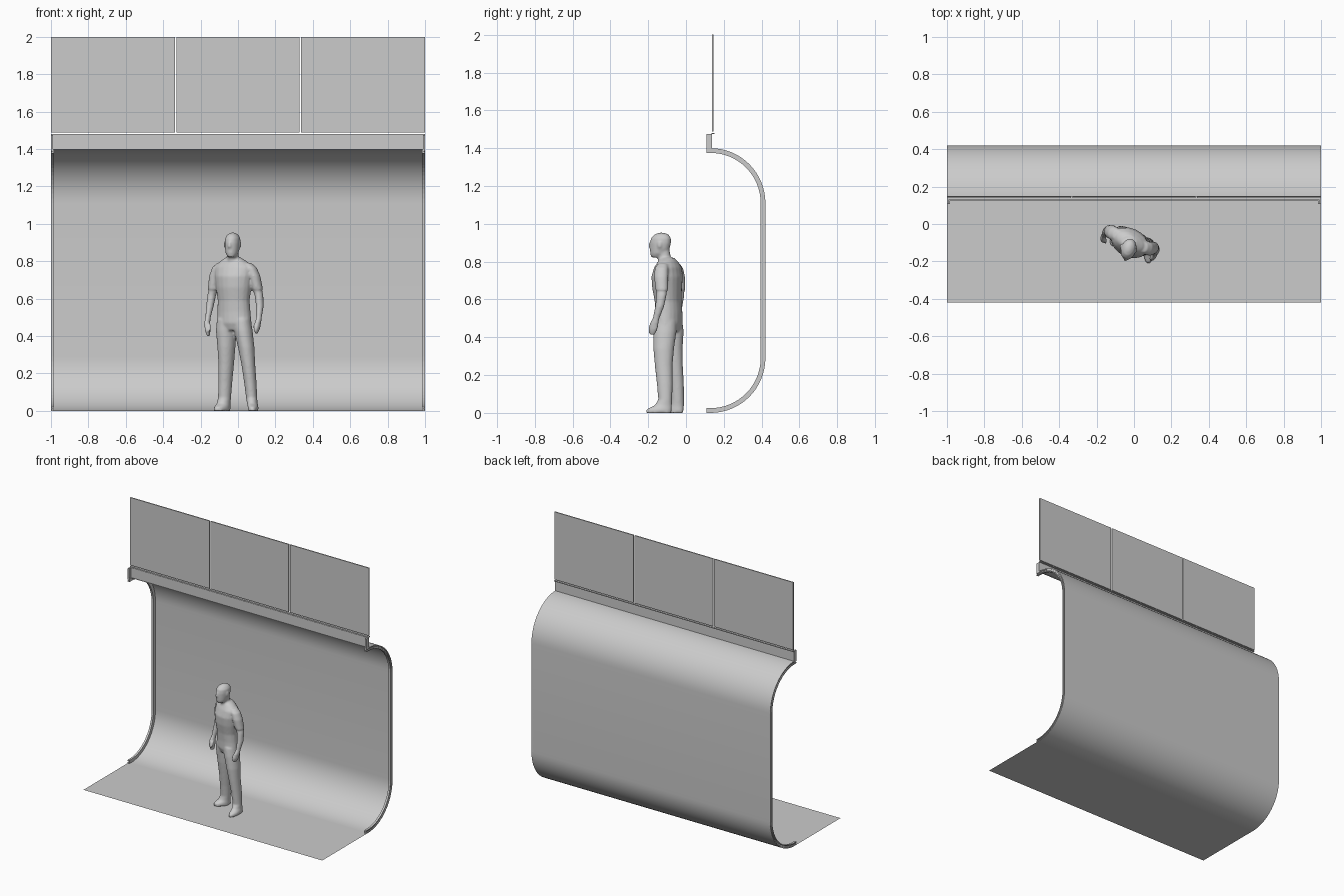
import bpy, bmesh, math
from mathutils import Vector

grey = bpy.data.materials.new("plain_grey")
grey.diffuse_color = (0.6, 0.6, 0.6, 1)


def add_object(name, bm, recalc=True):
    if recalc:
        bmesh.ops.recalc_face_normals(bm, faces=bm.faces[:])
    me = bpy.data.meshes.new(name)
    bm.to_mesh(me)
    bm.free()
    me.materials.append(grey)
    ob = bpy.data.objects.new(name, me)
    bpy.context.collection.objects.link(ob)
    return ob


def box(name, x0, x1, y0, y1, z0, z1):
    bm = bmesh.new()
    bmesh.ops.create_cube(bm, size=1)
    for v in bm.verts:
        v.co = ((x0 + x1) / 2 + v.co.x * (x1 - x0),
                (y0 + y1) / 2 + v.co.y * (y1 - y0),
                (z0 + z1) / 2 + v.co.z * (z1 - z0))
    return add_object(name, bm)


# C-shaped side path of the backdrop; inset moves it towards the inside
def c_path(inset, start, n=16):
    r = 0.29 - inset
    pts = [(start, inset)]
    for i in range(n + 1):
        a = -math.pi / 2 + math.pi / 2 * i / n
        pts.append((0.13 + r * math.cos(a), 0.29 + r * math.sin(a)))
    for i in range(n + 1):
        a = math.pi / 2 * i / n
        pts.append((0.13 + r * math.cos(a), 1.11 + r * math.sin(a)))
    pts.append((start, 1.40 - inset))
    return pts


def sweep(name, profile, start, closed):
    """profile: (x, inset) points carried along the C path"""
    bm = bmesh.new()
    rows = [[bm.verts.new((x, y, z)) for y, z in c_path(d, start)] for x, d in profile]
    n = len(rows)
    for k in range(n if closed else n - 1):
        a, b = rows[k], rows[(k + 1) % n]
        for i in range(len(a) - 1):
            bm.faces.new((a[i], a[i + 1], b[i + 1], b[i]))
    if closed:
        for e in (0, -1):
            bm.faces.new([r[e] for r in rows])
    ob = add_object(name, bm)
    for p in ob.data.polygons:
        p.use_smooth = not closed
    return ob


# curved backdrop sheet and floor sheet
sweep("curved_wall", [(-0.988, 0.0), (0.988, 0.0)], 0.125, False)
bm = bmesh.new()
bm.faces.new([bm.verts.new(c) for c in
              ((-1, -0.42, 0), (1, -0.42, 0), (1, 0.125, 0), (-1, 0.125, 0))])
add_object("floor", bm, False)

# grooved side rails with upright clips at the top
for s, side in ((-1, "left"), (1, "right")):
    prof = [(0.985, 0), (1, 0), (1, 0.008), (0.994, 0.008),
            (0.994, 0.017), (1, 0.017), (1, 0.025), (0.985, 0.025)]
    sweep(side + "_rail", [(s * x, d) for x, d in prof], 0.108, True)
    box(side + "_rail_clip", *sorted((s * 0.988, s * 1.0)), 0.108, 0.137, 1.39, 1.475)

# fascia strip with a thin top lip, and three upper panels
box("fascia", -0.988, 0.988, 0.131, 0.137, 1.398, 1.475)
box("fascia_lip", -1, 1, 0.134, 0.15, 1.475, 1.481)
for i, (x0, x1) in enumerate(((-1, -0.337), (-0.328, 0.328), (0.337, 1))):
    box("upper_panel_%d" % (i + 1), x0, x1, 0.138, 0.146, 1.488, 2.0)


# standing figure: lofted horizontal ellipses fused into one smooth body
body = bmesh.new()


def loft(rings, turn, seg=20):
    """rings: (x, y, z, half width, half depth)"""
    a = math.radians(turn)
    u = Vector((math.cos(a), math.sin(a), 0))
    v = Vector((-math.sin(a), math.cos(a), 0))
    rows = []
    for x, y, z, w, d in rings:
        rows.append([body.verts.new(Vector((x, y, z))
                     + u * w * math.cos(2 * math.pi * k / seg)
                     + v * d * math.sin(2 * math.pi * k / seg)) for k in range(seg)])
    for p, q in zip(rows, rows[1:]):
        for k in range(seg):
            m = (k + 1) % seg
            body.faces.new((p[k], p[m], q[m], q[k]))
    body.faces.new(rows[0][::-1])
    body.faces.new(rows[-1])


# torso
loft([(-.02, -.09, .43, .075, .05), (-.02, -.09, .47, .097, .066),
      (-.022, -.09, .53, .093, .066), (-.023, -.095, .59, .089, .066),
      (-.023, -.10, .66, .099, .074), (-.022, -.10, .72, .106, .077),
      (-.022, -.095, .77, .108, .064), (-.024, -.095, .80, .075, .048),
      (-.026, -.10, .82, .04, .038)], -25)
# neck, head, nose
loft([(-.025, -.10, .78, .038, .042), (-.028, -.115, .82, .031, .036),
      (-.029, -.122, .86, .031, .036)], -20)
loft([(-.034, -.158, .822, .02, .026), (-.032, -.147, .842, .033, .043),
      (-.03, -.139, .868, .038, .053), (-.029, -.135, .898, .041, .057),
      (-.028, -.132, .925, .039, .054), (-.028, -.13, .943, .027, .039),
      (-.028, -.13, .953, .01, .014)], -17)
loft([(-.046, -.189, .872, .008, .009), (-.046, -.191, .88, .008, .01),
      (-.044, -.185, .905, .005, .008)], -17)
# ears
for x, y in ((-.069, -.118), (.011, -.14)):
    loft([(x, y, .872, .005, .006), (x, y, .885, .007, .011), (x, y, .902, .006, .01)], -17)
# back leg and foot
loft([(-.085, -.068, 0, .034, .062), (-.084, -.066, .02, .034, .06),
      (-.077, -.05, .04, .034, .042), (-.072, -.045, .07, .034, .036),
      (-.068, -.05, .15, .036, .04), (-.063, -.06, .25, .040, .045),
      (-.062, -.068, .34, .046, .052), (-.063, -.07, .43, .053, .06),
      (-.06, -.075, .49, .05, .058)], -35)
# front leg and foot
loft([(.081, -.145, 0, .028, .069), (.081, -.142, .02, .028, .066),
      (.076, -.12, .04, .028, .046), (.073, -.11, .07, .030, .037),
      (.066, -.112, .15, .033, .042), (.055, -.118, .25, .037, .047),
      (.044, -.118, .34, .044, .055), (.028, -.112, .43, .050, .062),
      (.02, -.108, .49, .048, .06)], -5)
# back arm and hand
loft([(-.158, -.08, .398, .007, .014), (-.162, -.078, .43, .012, .025),
      (-.165, -.07, .47, .014, .024), (-.16, -.058, .50, .014, .018),
      (-.15, -.042, .56, .02, .023), (-.14, -.034, .62, .023, .026),
      (-.133, -.036, .645, .024, .028), (-.132, -.036, .65, .029, .034),
      (-.122, -.042, .72, .031, .038), (-.108, -.05, .765, .03, .036),
      (-.09, -.058, .79, .022, .026)], -25)
# front arm and hand
loft([(.098, -.178, .412, .007, .013), (.103, -.175, .44, .013, .025),
      (.108, -.168, .475, .015, .024), (.112, -.158, .50, .015, .018),
      (.117, -.14, .56, .02, .024), (.112, -.13, .62, .023, .027),
      (.104, -.128, .645, .024, .028), (.104, -.128, .65, .029, .034),
      (.088, -.132, .72, .031, .038), (.07, -.13, .765, .03, .036),
      (.05, -.124, .79, .022, .026)], -20)
# thumbs
for x, y in ((-.152, -.1), (.09, -.193)):
    loft([(x, y, .425, .006, .006), (x, y + .004, .44, .007, .008),
          (x, y + .014, .465, .007, .009)], -20)

figure = add_object("standing_figure", body)
rm = figure.modifiers.new("fuse", 'REMESH')
rm.mode = 'VOXEL'
rm.voxel_size = 0.0065
rm.use_smooth_shade = True
sm = figure.modifiers.new("soften", 'SMOOTH')
sm.factor = 0.5
sm.iterations = 4
